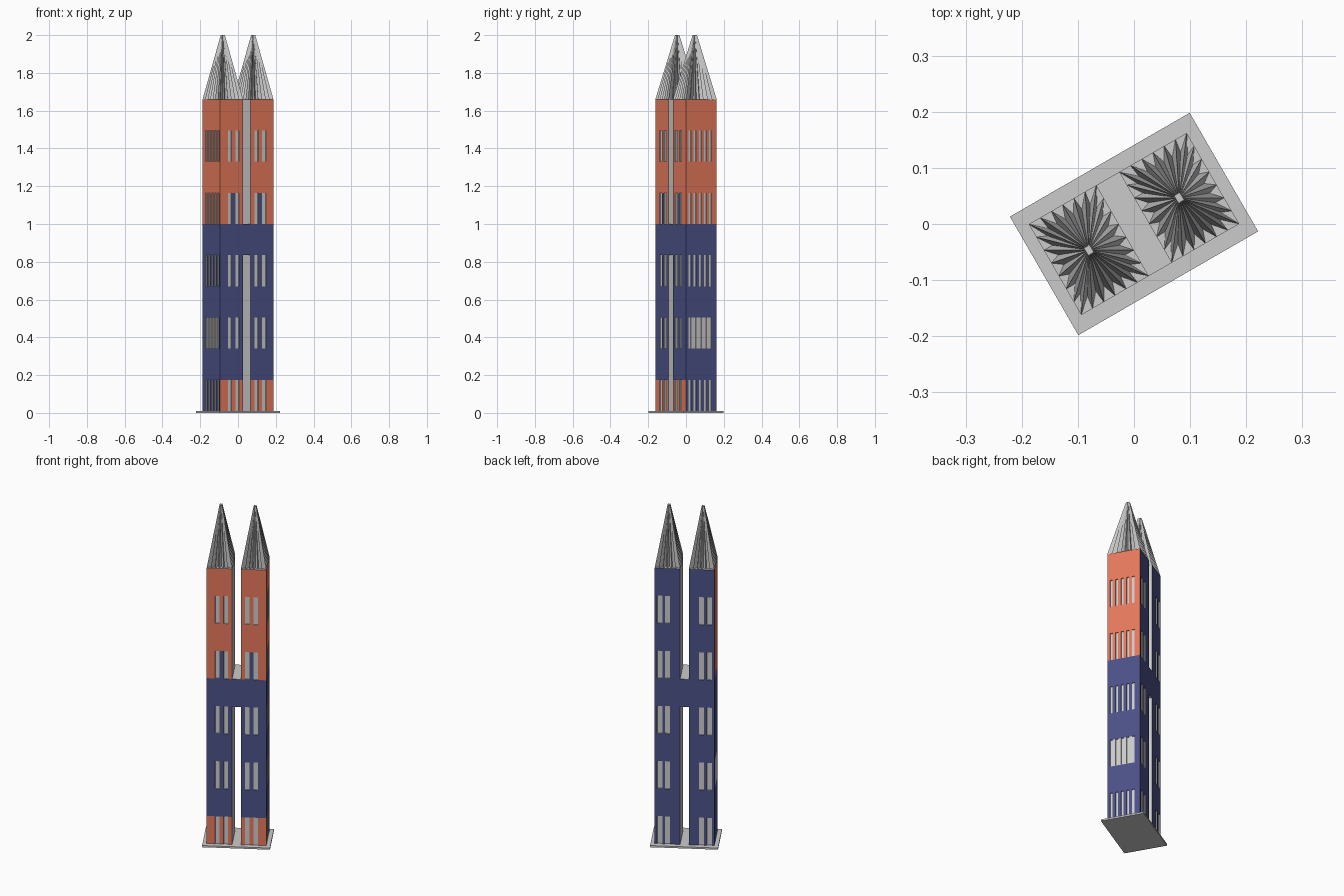
import bpy, bmesh
from math import radians
from mathutils import Vector

if "Cube" in bpy.data.objects:
    bpy.data.objects.remove(bpy.data.objects["Cube"])

TURN = radians(30)            # whole building is turned on the plan
HX, HY = 0.1625, 0.0935       # half length and half depth
GAP = 0.0235                  # half of the slot between the towers
Z0, STOREY, ROWS = 0.01, 0.165, 10
TOP = Z0 + STOREY * ROWS
RECESS = 0.006


def material(name, rgb=None):
    m = bpy.data.materials.new(name)
    if rgb:
        m.diffuse_color = (*rgb, 1)
    return m


GREY, RED, BLUE = 0, 1, 2
MATS = [material("grey"), material("brick_red", (0.78, 0.19, 0.105)),
        material("dark_blue", (0.07, 0.082, 0.24))]


def finish(bm, name, mats=()):
    bmesh.ops.remove_doubles(bm, verts=bm.verts, dist=1e-5)
    me = bpy.data.meshes.new(name)
    bm.to_mesh(me)
    bm.free()
    for m in mats:
        me.materials.append(m)
    ob = bpy.data.objects.new(name, me)
    ob.rotation_euler.z = TURN
    bpy.context.collection.objects.link(ob)
    return ob


def face(bm, pts, mat=GREY):
    f = bm.faces.new([bm.verts.new(p) for p in pts])
    f.material_index = mat


def box(name, x, y, z, mats=()):
    bm = bmesh.new()
    bmesh.ops.create_cube(bm, size=1)
    for v in bm.verts:
        v.co = [lo + (c + 0.5) * (hi - lo) for c, (lo, hi) in zip(v.co, (x, y, z))]
    return finish(bm, name, mats)


def wall(bm, start, end, cols, colour):
    """Storeys by columns; odd columns of even storeys are sunk windows."""
    a, b = Vector((*start, 0)), Vector((*end, 0))
    up = Vector((0, 0, 1))
    inward = -(b - a).cross(up).normalized() * RECESS
    edges = [a + (b - a) * (sum(cols[:i]) / sum(cols)) for i in range(len(cols) + 1)]
    for r in range(ROWS):
        lo, hi = up * (Z0 + r * STOREY), up * (Z0 + (r + 1) * STOREY)
        for c in range(len(cols)):
            q = [edges[c] + lo, edges[c + 1] + lo, edges[c + 1] + hi, edges[c] + hi]
            if r % 2 == 0 and c % 2 == 1:
                deep = [p + inward for p in q]
                face(bm, deep)
                for i in range(4):
                    j = (i + 1) % 4
                    face(bm, [q[i], q[j], deep[j], deep[i]])
            else:
                face(bm, q, colour(r, c))


def front_colour(r, c):
    if r == 6 and c == 2:
        return BLUE
    return RED if r == 0 or r > 5 else BLUE


def end_colour(r, c):
    if r == 2 and 0 < c < 10:
        return GREY
    return RED if r > 5 else BLUE


def tower(name, side):
    bm = bmesh.new()
    wall(bm, (GAP, -HY), (HX, -HY), [1, 1, 1, 1, 2], front_colour)
    wall(bm, (HX, -HY), (HX, HY), [1] * 10 + [2], end_colour)
    wall(bm, (HX, HY), (GAP, HY), [1, 2, 1, 2, 4], lambda r, c: BLUE)
    # plain inner wall, roof deck and underside
    face(bm, [(GAP, HY, Z0), (GAP, -HY, Z0), (GAP, -HY, TOP), (GAP, HY, TOP)])
    deck = [(GAP, -HY), (HX, -HY), (HX, HY), (GAP, HY)]
    face(bm, [(x, y, TOP) for x, y in deck])
    face(bm, [(x, y, Z0) for x, y in reversed(deck)])
    if side < 0:
        for v in bm.verts:
            v.co.x *= -1
        bmesh.ops.reverse_faces(bm, faces=bm.faces)
    finish(bm, name, MATS)


def spire(name, side):
    """Pleated pyramid: ridges reach the deck edge, valleys are pulled in."""
    bm = bmesh.new()
    cx, hx = side * (GAP + HX) / 2, (HX - GAP) / 2
    corners = [(-1, -1), (1, -1), (1, 1), (-1, 1)]
    ring = []
    for k in range(4):
        (ax, ay), (bx, by) = corners[k], corners[(k + 1) % 4]
        n = 12 if k % 2 == 0 else 14
        for i in range(n):
            t, s = i / n, (0.74 if i % 2 else 1)
            ring.append(((ax + (bx - ax) * t) * s, (ay + (by - ay) * t) * s))
    low = [bm.verts.new((cx + x * hx, y * HY, TOP)) for x, y in ring]
    high = [bm.verts.new((cx + x * 0.007, y * 0.0095, 2)) for x, y in ring]
    for i in range(len(ring)):
        j = (i + 1) % len(ring)
        bm.faces.new((low[i], low[j], high[j], high[i]))
    bm.faces.new(high)
    finish(bm, name)


# ground slab
box("base_plate", (-0.185, 0.185), (-0.122, 0.122), (0, Z0))

# twin towers with their spires
for label, side in (("left", -1), ("right", 1)):
    tower(label + "_tower", side)
    spire(label + "_spire", side)

# bridge joining the towers, blue on the front and back
bridge = box("bridge", (-GAP, GAP), (-HY, HY),
             (Z0 + 5 * STOREY, Z0 + 6 * STOREY), MATS)
for p in bridge.data.polygons:
    p.material_index = BLUE if abs(p.normal.y) > 0.5 else GREY

for m in bpy.data.materials:
    if m.users and not m.is_grease_pencil:
        m.use_nodes = True
        m.node_tree.nodes["Principled BSDF"].inputs["Base Color"].default_value = m.diffuse_color
